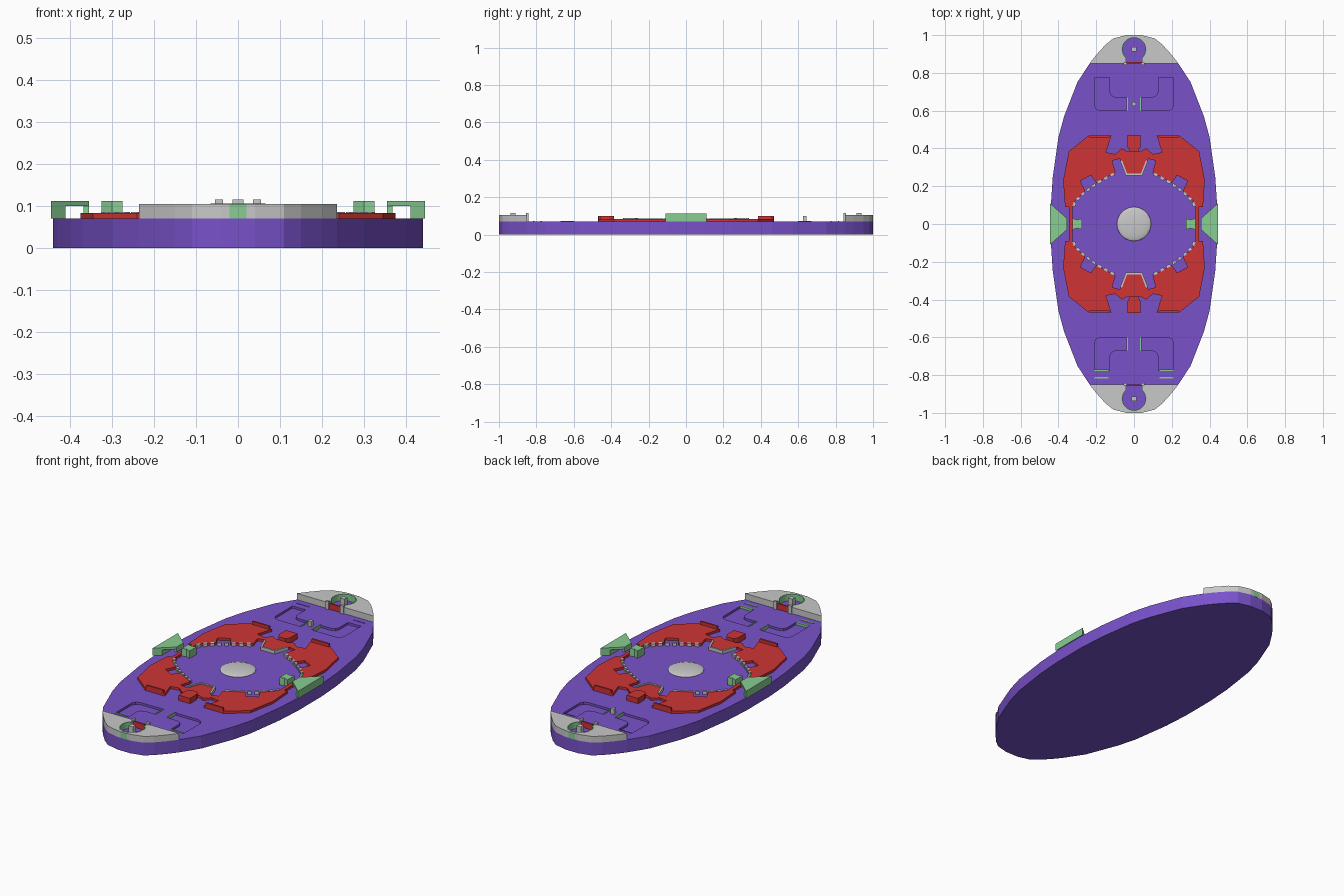
import bpy, bmesh, math
from mathutils import Vector

cube = bpy.data.objects.get("Cube")
if cube:
    bpy.data.objects.remove(cube, do_unlink=True)


def material(name, rgb):
    m = bpy.data.materials.new(name)
    m.use_nodes = True
    m.diffuse_color = (*rgb, 1)
    m.node_tree.nodes["Principled BSDF"].inputs["Base Color"].default_value = (*rgb, 1)
    return m


PURPLE = material("purple", (0.19, 0.084, 0.59))
RED = material("red", (0.62, 0.034, 0.034))
GREEN = material("green", (0.25, 0.61, 0.29))
GREY = material("light grey", (0.58, 0.58, 0.58))


def prism(name, pts, z0, z1, mat, mirror=""):
    """Extrude a flat outline, then mirror it across the named axes."""
    bm = bmesh.new()
    face = bm.faces.new([bm.verts.new((x, y, z0)) for x, y in pts])
    new = bmesh.ops.extrude_face_region(bm, geom=[face])["geom"]
    bmesh.ops.translate(bm, vec=(0, 0, z1 - z0),
                        verts=[v for v in new if isinstance(v, bmesh.types.BMVert)])
    # open the walls that lie on a mirror plane
    seam = [f for f in bm.faces
            if any(a in mirror and all(abs(v.co["XY".index(a)]) < 1e-5 for v in f.verts)
                   for a in "XY")]
    bmesh.ops.delete(bm, geom=seam, context="FACES")
    bmesh.ops.recalc_face_normals(bm, faces=bm.faces)
    top = max(bm.faces, key=lambda f: f.calc_center_median().z)
    if top.normal.z < 0:
        bmesh.ops.reverse_faces(bm, faces=bm.faces)
    me = bpy.data.meshes.new(name)
    bm.to_mesh(me)
    bm.free()
    me.materials.append(mat)
    ob = bpy.data.objects.new(name, me)
    bpy.context.collection.objects.link(ob)
    if mirror:
        mod = ob.modifiers.new("mirror", "MIRROR")
        mod.use_axis = ("X" in mirror, "Y" in mirror, False)
    return ob


def box(name, x0, x1, y0, y1, z0, z1, mat, mirror=""):
    return prism(name, [(x0, y0), (x1, y0), (x1, y1), (x0, y1)], z0, z1, mat, mirror)


def strip(name, a, b, width, z0, z1, mat, mirror=""):
    """Straight wall of a given width from a to b."""
    a, b = Vector(a), Vector(b)
    d = (b - a).normalized() * width / 2
    n = Vector((-d.y, d.x))
    return prism(name, [a - n, b - n, b + n, a + n], z0, z1, mat, mirror)


DECK, CAP = 0.07, 0.105

# Oval base slab
tip = [(0.235, 0.85), (0.2, 0.895), (0.15, 0.95), (0.11, 0.982), (0.04, 1.0)]
quarter = [(0.44, 0.1), (0.43, 0.25), (0.4, 0.46), (0.37, 0.57), (0.3, 0.75)] + tip
half = quarter + [(-x, y) for x, y in reversed(quarter)]
base = prism("base", half + [(-x, -y) for x, y in half], 0, DECK, PURPLE)

# Shallow U-shaped tracks cut in both ends of the deck
track = [(0.035, 0.6), (0.18, 0.6), (0.2, 0.61), (0.21, 0.63), (0.21, 0.775), (0.13, 0.775),
         (0.13, 0.7), (0.122, 0.68), (0.1, 0.67), (0.035, 0.67)]
cutter = prism("track_cutter", track, DECK - 0.012, DECK + 0.02, PURPLE, "XY")
cutter.hide_render = True
cutter.hide_viewport = True
cut = base.modifiers.new("tracks", "BOOLEAN")
cut.operation, cut.solver, cut.object = "DIFFERENCE", "EXACT", cutter

# Track end rails, cross bars and the single track pin
box("track_rail", 0.033, 0.039, 0.6, 0.67, DECK - 0.012, 0.074, GREEN, "XY")
for y in (-0.775, -0.815):
    box("front_cross_bar", 0.135, 0.21, y - 0.004, y + 0.004, DECK - 0.01, 0.073, GREEN, "X")
    box("back_cross_bar", 0.135, 0.21, -y - 0.002, -y + 0.002, DECK - 0.01, 0.072, PURPLE, "X")
box("track_pin", -0.01, 0.01, 0.625, 0.645, DECK - 0.01, 0.1, GREY)

# End caps with a keyhole opening, lined in green
HOLE_Y = 0.925


def arc(r, start=-50):
    angles = [math.radians(start + (90 - start) * i / 14) for i in range(15)]
    return [(r * math.cos(a), HOLE_Y + r * math.sin(a)) for a in angles]


outer = arc(0.066)
cap = [(0, 1.0)] + tip[::-1] + [(outer[0][0], 0.85)] + outer[:-1] + [(0, outer[-1][1])]
prism("end_cap", cap, DECK, CAP, GREY, "XY")
lining = outer[:-1] + [(0, outer[-1][1])] + [(0, HOLE_Y + 0.061)] + arc(0.061)[-2::-1]
prism("keyhole_lining", lining, DECK, CAP + 0.001, GREEN, "XY")
box("cap_tip_plate", -0.02, 0.02, 0.995, 1.001, DECK, CAP - 0.001, GREEN, "Y")
box("keyhole_gate", -0.042, 0.042, 0.85, 0.858, DECK, CAP - 0.003, RED, "Y")
box("keyhole_pin", -0.013, 0.013, 0.912, 0.938, DECK, 0.115, GREY, "Y")
box("gate_post", 0.036, 0.055, 0.842, 0.856, DECK, 0.115, GREY, "XY")

# Red armour ring with notches, one quarter mirrored
panel = [(0.325, 0), (0.345, 0), (0.345, 0.09), (0.365, 0.09), (0.375, 0.23), (0.345, 0.385),
         (0.24, 0.468), (0.12, 0.468), (0.148, 0.38), (0.1, 0.37), (0.065, 0.4), (0.035, 0.385),
         (0, 0.385), (0, 0.268), (0.04, 0.268), (0.075, 0.345), (0.115, 0.335), (0.098, 0.272),
         (0.2, 0.218), (0.228, 0.258), (0.285, 0.228), (0.258, 0.175), (0.31, 0.125),
         (0.325, 0.09)]
prism("red_panel", panel, DECK, 0.083, RED, "XY")
prism("raised_tab", [(0, 0.385), (0.022, 0.385), (0.035, 0.41), (0.035, 0.47), (0, 0.47)],
      DECK, 0.1, RED, "XY")
strip("panel_ridge", (0.13, 0.463), (0.235, 0.463), 0.01, 0.08, 0.1, RED, "XY")

# Grey broken wall around the central disc
rim = [(0.1, 0.268), (0.2, 0.213), (0.258, 0.17), (0.31, 0.12), (0.322, 0.085)]
for a, b in zip(rim, rim[1:]):
    a, b = Vector(a), Vector(b)
    count = max(1, round((b - a).length / 0.035))
    for i in range(count):
        strip("rim_dash", a.lerp(b, (i + 0.15) / count), a.lerp(b, (i + 0.75) / count),
              0.014, DECK, 0.086, GREY, "XY")
strip("wedge_wall_side", (0.04, 0.262), (0.068, 0.335), 0.01, DECK, 0.088, GREY, "XY")
strip("wedge_wall_end", (-0.043, 0.262), (0.043, 0.262), 0.01, DECK, 0.088, GREY, "Y")

# Green side brackets: plate on an outer leg, plus an inner block
prism("bracket_plate", [(0.355, -0.03), (0.445, -0.11), (0.445, 0.11), (0.355, 0.03)],
      0.1, 0.112, GREEN, "X")
prism("bracket_leg", [(0.41, -0.079), (0.445, -0.11), (0.445, 0.11), (0.41, 0.079)],
      DECK, 0.1, GREEN, "X")
box("bracket_lip", 0.355, 0.368, -0.03, 0.03, 0.083, 0.1, GREEN, "X")
prism("inner_block", [(0.275, -0.03), (0.3, -0.022), (0.325, -0.03), (0.325, 0.03),
                      (0.3, 0.022), (0.275, 0.03)], DECK, 0.112, GREEN, "X")

# Smooth low dome in the middle
bpy.ops.mesh.primitive_uv_sphere_add(segments=32, ring_count=16, radius=1,
                                     location=(0, 0, DECK))
dome = bpy.context.object
dome.name = "centre_dome"
dome.scale = (0.09, 0.09, 0.014)
dome.data.materials.append(GREY)
bpy.ops.object.shade_smooth_by_angle()
